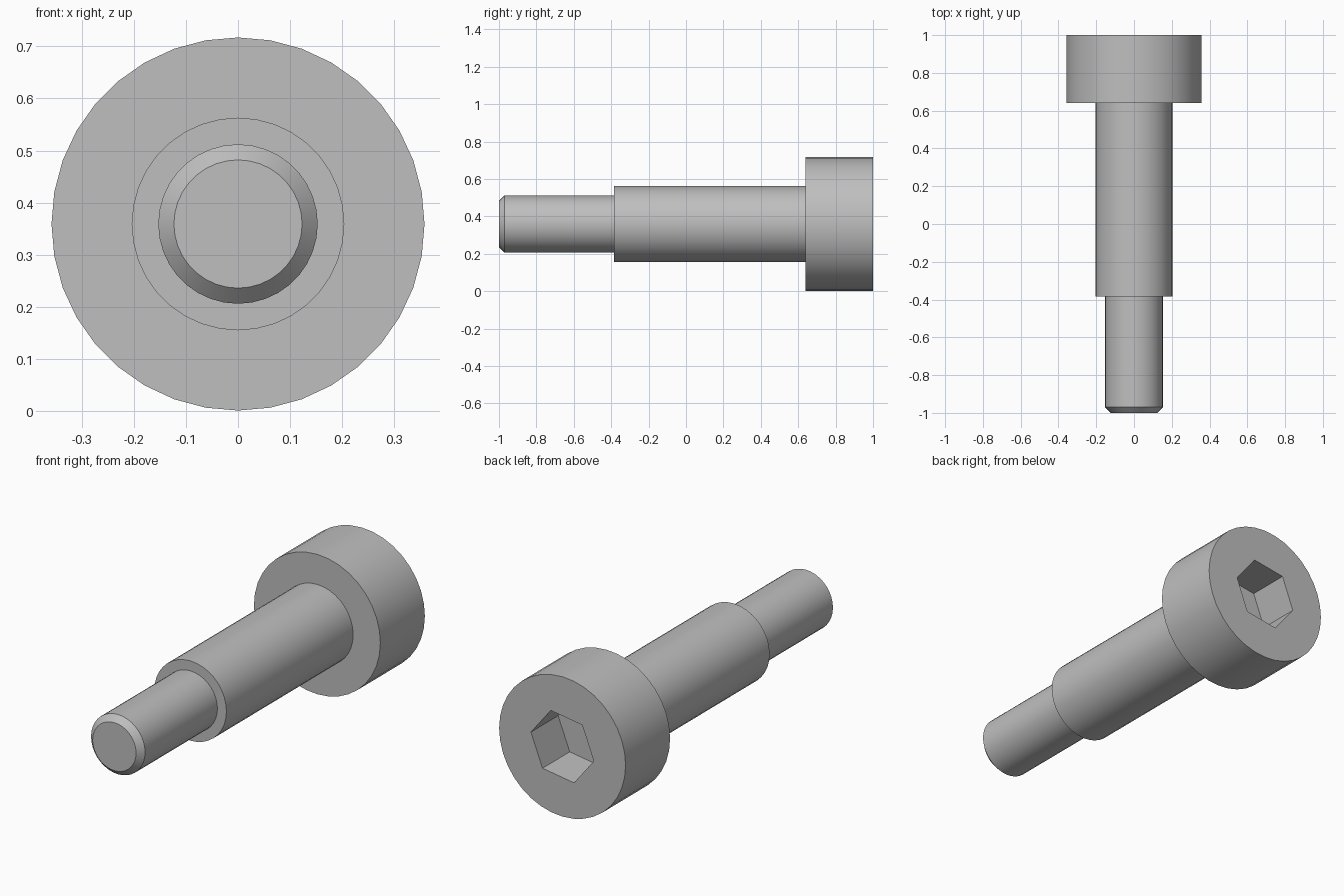
import bpy
import bmesh
from math import cos, sin, tau, radians

if "Cube" in bpy.data.objects:
    bpy.data.objects.remove(bpy.data.objects["Cube"])

AXIS_Z = 0.359
SIDES = 36

steel = bpy.data.materials.new("grey_steel")
steel.use_nodes = True
grey = (0.52, 0.52, 0.52, 1)
steel.diffuse_color = grey
steel.node_tree.nodes["Principled BSDF"].inputs["Base Color"].default_value = grey


def ring(bm, radius, y, sides=SIDES, turn=0.0):
    """A circle of vertices around the screw axis."""
    angles = [turn + tau * i / sides for i in range(sides)]
    return [bm.verts.new((radius * cos(a), y, AXIS_Z + radius * sin(a))) for a in angles]


def skin(bm, a, b):
    """Quads joining two rings; returns nothing."""
    for i in range(len(a)):
        j = (i + 1) % len(a)
        bm.faces.new((a[i], b[i], b[j], a[j]))


def lathe(bm, profile):
    """Rings along a (radius, y) profile, skinned in order."""
    rings = [ring(bm, r, y) for r, y in profile]
    for a, b in zip(rings, rings[1:]):
        skin(bm, a, b)
    return rings


def finish(bm, name):
    mesh = bpy.data.meshes.new(name)
    bm.to_mesh(mesh)
    bm.free()
    mesh.materials.append(steel)
    obj = bpy.data.objects.new(name, mesh)
    bpy.context.collection.objects.link(obj)
    bpy.ops.object.select_all(action="DESELECT")
    obj.select_set(True)
    bpy.context.view_layer.objects.active = obj
    bpy.ops.object.shade_smooth_by_angle(angle=radians(30))


# Narrow end with a chamfered tip
bm = bmesh.new()
rings = lathe(bm, [(0.123, -1), (0.153, -0.97), (0.153, -0.385)])
bm.faces.new(rings[0])
finish(bm, "threaded_end")

# Plain shoulder with its step
bm = bmesh.new()
lathe(bm, [(0.153, -0.385), (0.204, -0.385), (0.204, 0.64)])
finish(bm, "shoulder")

# Head with a hexagonal socket
bm = bmesh.new()
rim = lathe(bm, [(0.204, 0.64), (0.358, 0.64), (0.358, 1)])[-1]
turn = radians(8.6)
mouth = ring(bm, 0.18, 1, 6, turn)
floor = ring(bm, 0.18, 0.78, 6, turn)
skin(bm, mouth, floor)
bm.faces.new(floor[::-1])
loops = set(rim) | set(mouth)
edges = [e for e in bm.edges if set(e.verts) <= loops]
bmesh.ops.triangle_fill(bm, edges=edges, use_beauty=True, normal=(0, 1, 0))
finish(bm, "head")
